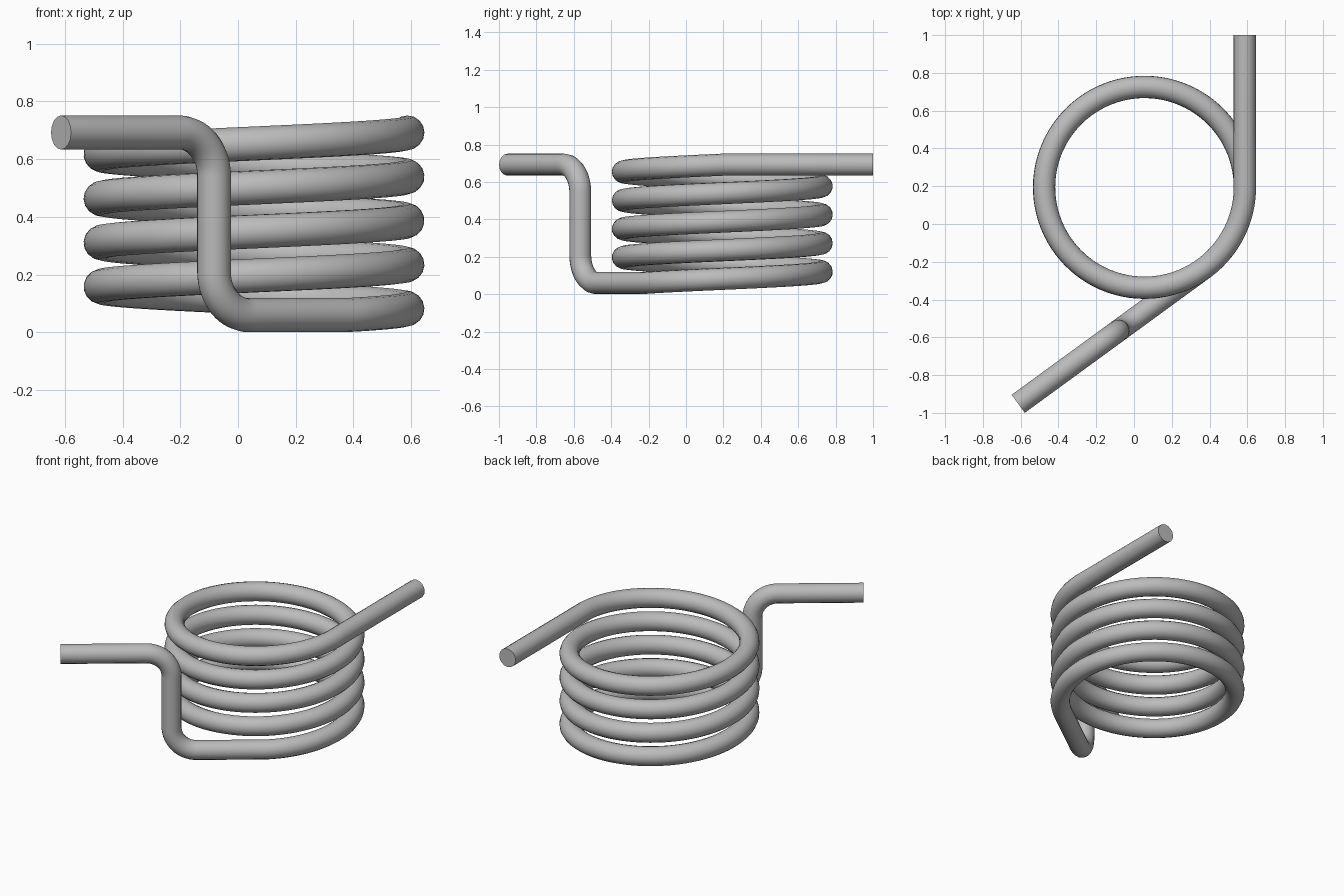
import bpy
from math import asin, atan2, cos, hypot, pi, radians, sin, sqrt
from mathutils import Vector

cube = bpy.data.objects.get("Cube")
if cube:
    bpy.data.objects.remove(cube, do_unlink=True)

WIRE = 0.059                       # wire radius
COIL = 0.5315                      # coil centreline radius
CENTRE = Vector((0.0555, 0.194, 0))
LOW, HIGH = WIRE, 0.692            # centreline heights of first and last turn
TURNS = 4
BEND = 0.15                        # radius of the crank bends
STEPS_PER_TURN = 96

steel = bpy.data.materials.new("grey_steel")
steel.use_nodes = True
colour = (0.5, 0.5, 0.5, 1)
steel.diffuse_color = colour
steel.node_tree.nodes["Principled BSDF"].inputs["Base Color"].default_value = colour

# Cranked lower leg: its outer end is tangent to the coil in plan
tip = Vector((-0.613, -0.952, 0))
gap = CENTRE - tip
heading = atan2(gap.y, gap.x) - asin(COIL / gap.length)
along = Vector((cos(heading), sin(heading), 0))
up = Vector((0, 0, 1))
corner = tip + along * ((-0.083 - tip.x) / along.x)


def bend(point, came_from, goes_to, steps=14):
    """Quarter-circle fillet at a right-angled corner."""
    hub = point - came_from * BEND + goes_to * BEND
    arc = [i / steps * pi / 2 for i in range(steps + 1)]
    return [hub - goes_to * BEND * cos(a) + came_from * BEND * sin(a) for a in arc]


path = [tip + up * HIGH]
path += bend(corner + up * HIGH, along, -up)
path += bend(corner + up * LOW, -up, along)

# Coil, rising counter-clockwise from the lower leg to the upper leg
start = heading - pi / 2
sweep = 2 * pi * TURNS - start
steps = round(sweep / (2 * pi) * STEPS_PER_TURN)
for i in range(steps + 1):
    t = i / steps
    a = start + sweep * t
    path.append(CENTRE + Vector((COIL * cos(a), COIL * sin(a), LOW + (HIGH - LOW) * t)))

# Straight upper leg
path.append(Vector((CENTRE.x + COIL, 1, HIGH)))

# Round wire swept along the path
curve = bpy.data.curves.new("spring_wire", "CURVE")
curve.dimensions = "3D"
curve.twist_mode = "MINIMUM"
curve.bevel_depth = WIRE
curve.bevel_resolution = 6
curve.use_fill_caps = True
spline = curve.splines.new("POLY")
spline.points.add(len(path) - 1)
for point, co in zip(spline.points, path):
    point.co = (*co, 1)

spring = bpy.data.objects.new("torsion_spring", curve)
bpy.context.collection.objects.link(spring)
curve.materials.append(steel)

# Mesh with smooth sides and sharp cut ends
bpy.ops.object.select_all(action="DESELECT")
spring.select_set(True)
bpy.context.view_layer.objects.active = spring
bpy.ops.object.convert(target="MESH")
bpy.ops.object.shade_smooth_by_angle(angle=radians(40))
